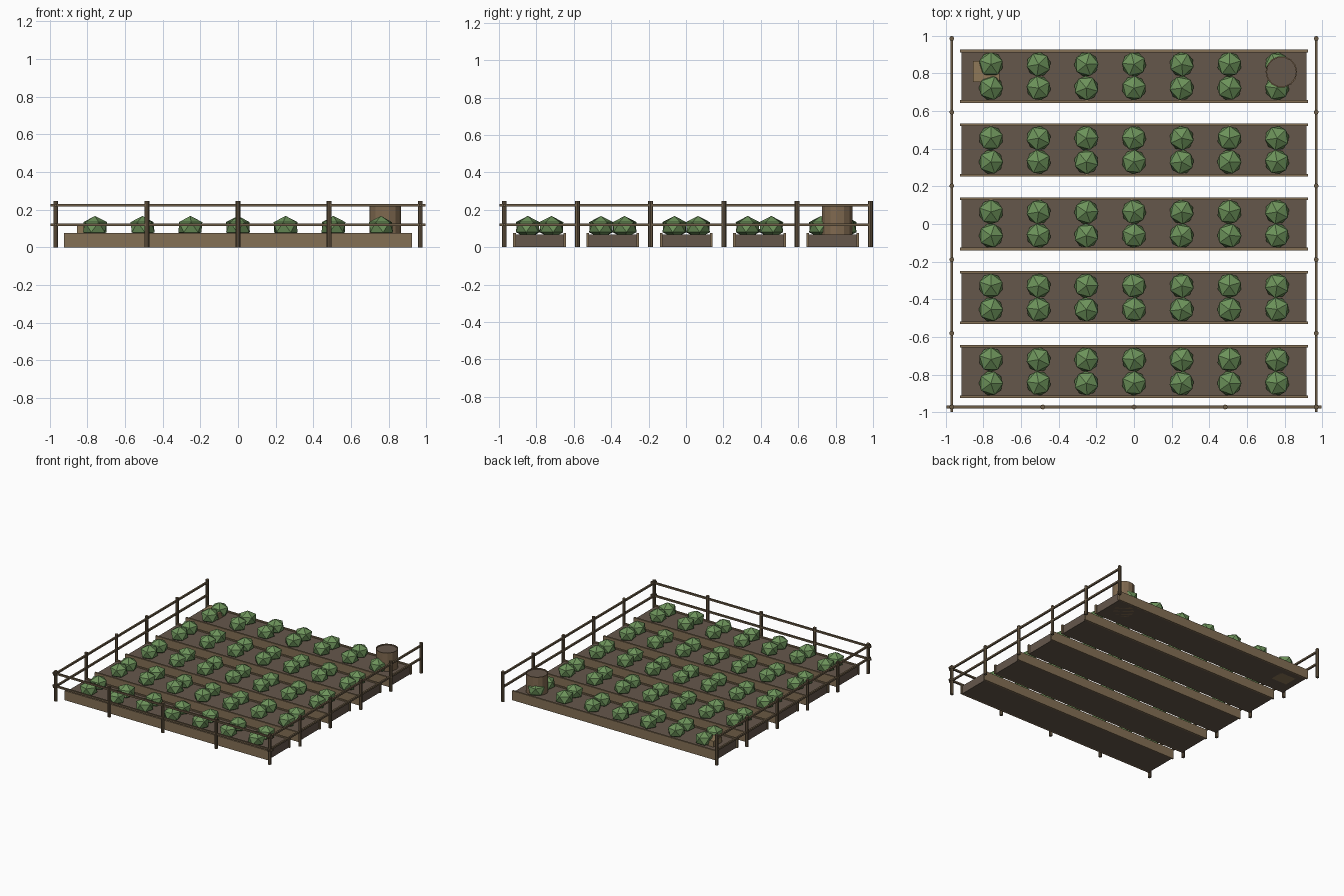
import bpy, math

if "Cube" in bpy.data.objects:
    bpy.data.objects.remove(bpy.data.objects["Cube"])


def material(name, srgb):
    m = bpy.data.materials.new(name)
    m.diffuse_color = [((c / 255 + 0.055) / 1.055) ** 2.4 for c in srgb] + [1]
    m.use_nodes = True
    m.node_tree.nodes["Principled BSDF"].inputs["Base Color"].default_value = m.diffuse_color
    return m


SOIL = material("brown soil", (101, 87, 75))
BOARD = material("bed board wood", (132, 112, 85))
FENCE = material("fence wood", (108, 92, 70))
LEAF = material("leaf green", (108, 146, 90))
BARREL = material("barrel wood", (128, 106, 80))
CRATE = material("crate wood", (142, 120, 88))


def finish(name, mat):
    o = bpy.context.object
    o.name = name
    o.data.materials.append(mat)
    return o


def box(name, lo, hi, mat):
    bpy.ops.mesh.primitive_cube_add(size=1, location=[(a + b) / 2 for a, b in zip(lo, hi)])
    o = finish(name, mat)
    o.scale = [b - a for a, b in zip(lo, hi)]
    return o


def post(x, y):
    bpy.ops.mesh.primitive_cylinder_add(vertices=8, radius=0.013, depth=0.247,
                                        location=(x, y, 0.1235))
    finish("fence_post", FENCE)


# Raised beds: soil block with a board on each long side
for b in range(5):
    cy = -0.783 + b * 0.392
    box("soil_bed", (-0.915, cy - 0.132, 0), (0.915, cy + 0.132, 0.068), SOIL)
    for s in (-1, 1):
        y0, y1 = sorted((cy + s * 0.127, cy + s * 0.141))
        box("bed_board", (-0.925, y0, 0), (0.925, y1, 0.077), BOARD)
    # Two rows of bushy crops
    for i in range(7):
        for s in (-1, 1):
            bpy.ops.mesh.primitive_ico_sphere_add(
                subdivisions=1, radius=1,
                location=(-0.76 + i * 0.2533, cy + s * 0.063, 0.107))
            o = finish("crop_plant", LEAF)
            o.scale = (0.072, 0.072, 0.06)
            o.rotation_euler[2] = i * 0.5 + (s + 1) * 0.15

# Fence on three sides
for s in (-1, 1):
    for k in range(6):
        post(s * 0.968, -0.972 + k * 0.3915)
for k in (-1, 0, 1):
    post(k * 0.484, -0.972)
for z in (0.12, 0.224):
    r = 0.007
    box("front_rail", (-0.995, -0.972 - r, z - r), (0.995, -0.972 + r, z + r), FENCE)
    for s in (-1, 1):
        box("side_rail", (s * 0.968 - r, -0.998, z - r), (s * 0.968 + r, 0.99, z + r), FENCE)

# Barrel: staved wall open at the top, with a recessed fill and floor
N, R, RI, H = 14, 0.084, 0.077, 0.218
rings = [(R, 0.0), (R, H), (RI, H), (RI, H - 0.008)]
verts = [(r * math.cos(2 * math.pi * i / N), r * math.sin(2 * math.pi * i / N), z)
         for r, z in rings for i in range(N)]
faces = [(k * N + i, k * N + (i + 1) % N, (k + 1) * N + (i + 1) % N, (k + 1) * N + i)
         for k in range(3) for i in range(N)]
faces += [tuple(range(3 * N, 4 * N)), tuple(reversed(range(N)))]
me = bpy.data.meshes.new("barrel")
me.from_pydata(verts, [], faces)
me.materials.append(BARREL)
me.materials.append(SOIL)
me.polygons[3 * N].material_index = 1
barrel = bpy.data.objects.new("barrel", me)
barrel.location = (0.783, 0.808, 0)
bpy.context.collection.objects.link(barrel)

# Small crate in the opposite back corner
box("crate", (-0.855, 0.755, 0), (-0.715, 0.865, 0.115), CRATE)
